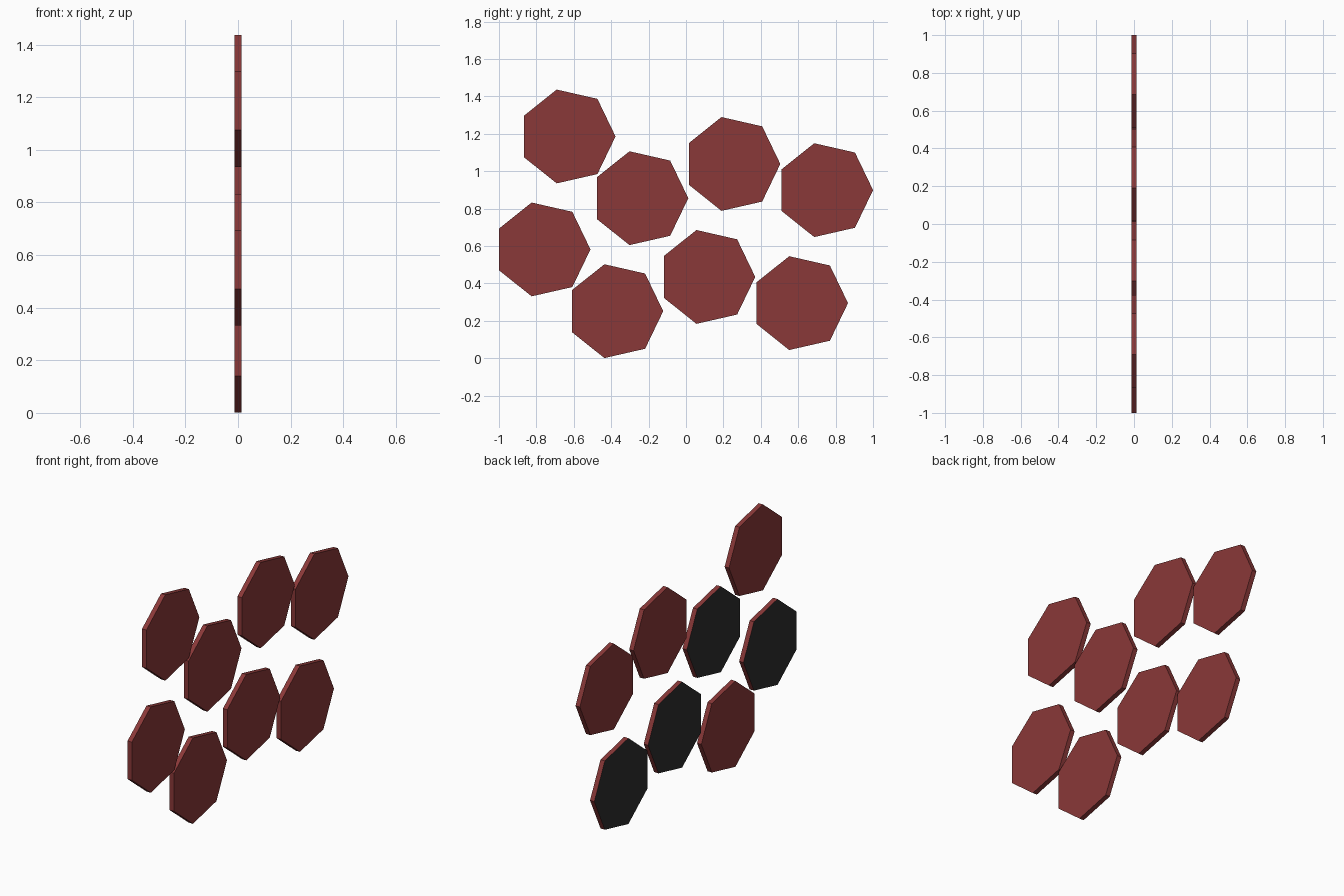
import bpy, bmesh, math

if "Cube" in bpy.data.objects:
    bpy.data.objects.remove(bpy.data.objects["Cube"])

# Flat colours
def make_mat(name, col):
    m = bpy.data.materials.new(name)
    m.diffuse_color = (*col, 1)
    m.use_nodes = True
    m.node_tree.nodes["Principled BSDF"].inputs["Base Color"].default_value = m.diffuse_color
    return m

RED = make_mat("dark red", (0.255, 0.040, 0.040))
BLACK = make_mat("near black", (0.028, 0.028, 0.028))

RADIUS = 0.2572   # heptagon corner radius
HALF = 0.014      # half thickness

# One seven-sided panel standing in the YZ plane, one corner pointing to +y
def panel(name, y, z, dark_back):
    bm = bmesh.new()
    ring = [bm.verts.new((-HALF, RADIUS * math.cos(a), RADIUS * math.sin(a)))
            for a in (math.tau * i / 7 for i in range(7))]
    face = bm.faces.new(ring)
    ext = bmesh.ops.extrude_face_region(bm, geom=[face], use_keep_orig=True)
    top = [v for v in ext["geom"] if isinstance(v, bmesh.types.BMVert)]
    bmesh.ops.translate(bm, verts=top, vec=(2 * HALF, 0, 0))
    bmesh.ops.recalc_face_normals(bm, faces=bm.faces)
    for f in bm.faces:
        f.material_index = int(dark_back and f.normal.x < -0.9)
    me = bpy.data.meshes.new(name)
    bm.to_mesh(me)
    bm.free()
    me.materials.append(RED)
    me.materials.append(BLACK)
    ob = bpy.data.objects.new(name, me)
    ob.location = (0, y, z)
    bpy.context.collection.objects.link(ob)

# Upper row, and lower row offset from it; flags mark the dark-backed panels
row = [(-0.634, 1.186), (-0.245, 0.856), (0.247, 1.039), (0.743, 0.899)]
dark = {"upper": (0, 1, 0, 0), "lower": (1, 0, 1, 1)}
for label, dy, dz in (("upper", 0, 0), ("lower", -0.134, -0.604)):
    for i, (y, z) in enumerate(row):
        panel(f"{label}_panel_{i + 1}", y + dy, z + dz, dark[label][i])
